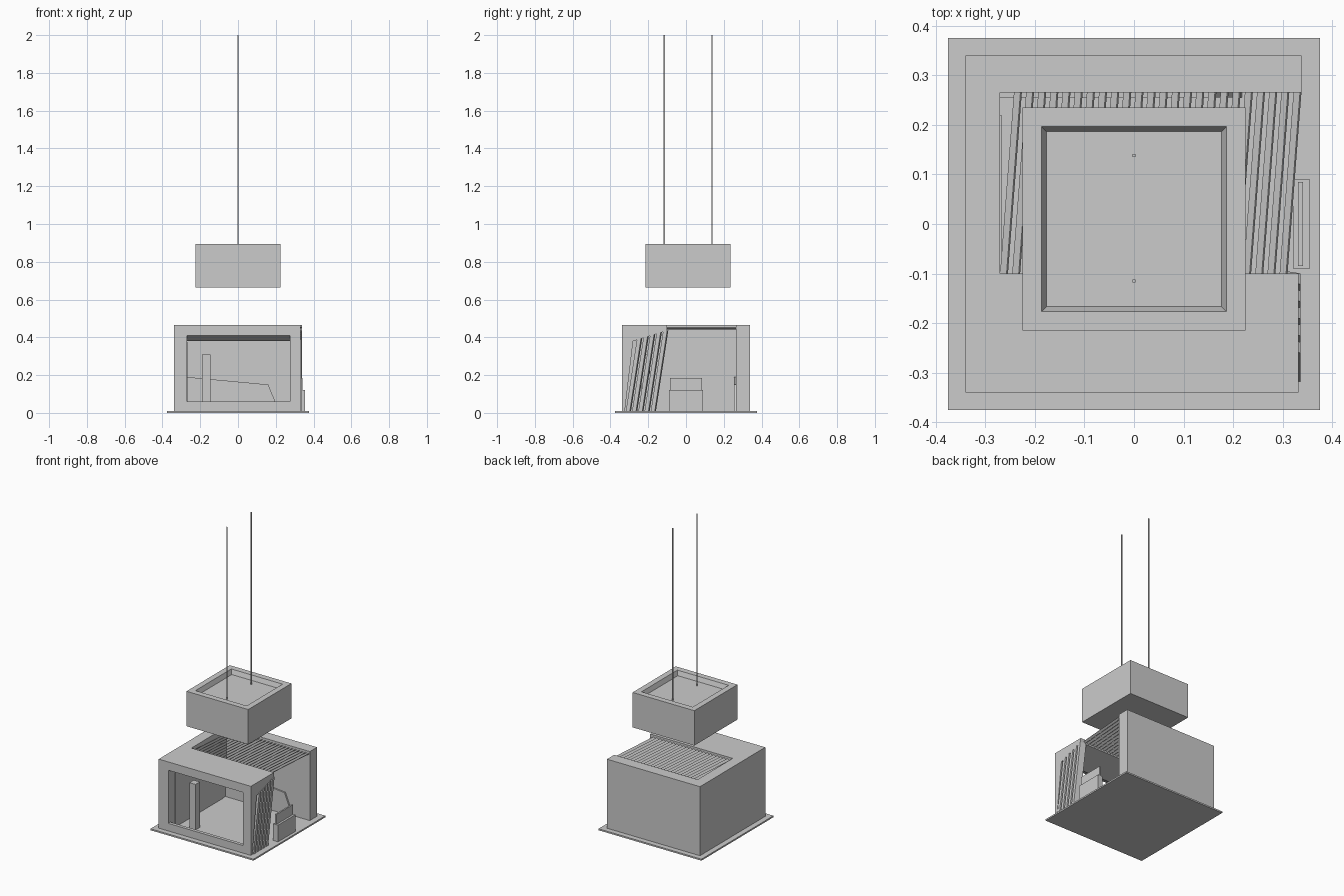
import bpy, bmesh, math
from mathutils import Matrix

if "Cube" in bpy.data.objects:
    bpy.data.objects.remove(bpy.data.objects["Cube"])


def finish(bm, name):
    bmesh.ops.recalc_face_normals(bm, faces=bm.faces)
    me = bpy.data.meshes.new(name)
    bm.to_mesh(me)
    bm.free()
    ob = bpy.data.objects.new(name, me)
    bpy.context.collection.objects.link(ob)
    return ob


def prism(name, pts, a, b, axis='X', shift=0):
    """Extrude a profile (y,z along X / x,z along Y); shift offsets the far end sideways."""
    bm = bmesh.new()
    rings = []
    for d, s in ((a, 0), (b, shift)):
        rings.append([bm.verts.new((d, u + s, v) if axis == 'X' else (u + s, d, v)) for u, v in pts])
    n = len(pts)
    bm.faces.new(rings[0])
    bm.faces.new(rings[1])
    for i in range(n):
        j = (i + 1) % n
        bm.faces.new((rings[0][i], rings[0][j], rings[1][j], rings[1][i]))
    return finish(bm, name)


def box(name, x, y, z):
    return prism(name, [(y[0], z[0]), (y[1], z[0]), (y[1], z[1]), (y[0], z[1])], x[0], x[1])


# Ground slab and thick solid walls
box("base_plate", (-.375, .375), (-.375, .375), (0, .01))
box("back_wall", (-.34, .338), (.265, .34), (0, .465))
box("left_wall", (-.34, -.27), (-.34, .265), (0, .465))

# Front frame: wedge pillars, sill, and sloped roof canopy
pillar = [(-.34, 0), (-.325, 0), (-.28, .38), (-.34, .41)]
prism("front_pillar_right", pillar, .275, .332)
prism("front_sill", [(-.34, 0), (-.325, 0), (-.318, .06), (-.34, .06)], -.27, .275)
prism("roof_canopy", [(-.34, .41), (-.28, .38), (-.1, .435), (-.1, .465), (-.34, .465)], -.27, .332)

# Tilted roof slats, running slightly askew from canopy to back wall
w, h = .016, .009
for i in range(24):
    x = -.27 + i * .0245
    prism("roof_slat", [(x, .443), (x + .003, .441), (x + w, .441 + h), (x + w - .003, .445 + h)],
          -.1, .265, 'Y', .028)

# Leaning side fins beneath the canopy
def fin_top(y0):
    y = y0
    for _ in range(8):
        z = .38 + .306 * (y + .28)
        y = y0 + .15 * z
    return y, z

for i in range(5):
    y0 = -.312 + i * .033
    y1 = y0 + .021
    prism("side_fin", [(y0, .01), (y1, .01), fin_top(y1), fin_top(y0)], .295, .336, shift=-.006)

# Interior: free post, low sloped panel on the back wall, lining of the left wall
box("interior_post", (-.19, -.145), (-.235, -.19), (.01, .31))
prism("back_panel", [(-.27, .01), (.218, .01), (.16, .15), (-.27, .19)], .255, .265, 'Y')
box("wall_lining", (-.27, -.267), (-.27, .22), (.01, .375))

# Bench block on the open side
box("bench_seat", (.32, .355), (-.09, .09), (.01, .12))
box("bench_back", (.331, .341), (-.085, .085), (.12, .185))

# Suspended block with a shallow sloped recess
bm = bmesh.new()
bmesh.ops.create_cube(bm, size=1, matrix=Matrix.Translation((0, .01, .78)) @ Matrix.Diagonal((.45, .45, .23, 1)))
top = max(bm.faces, key=lambda f: f.calc_center_median().z)
bmesh.ops.inset_region(bm, faces=[top], thickness=.054)
bmesh.ops.inset_region(bm, faces=[top], thickness=.015)
for v in top.verts:
    v.co.z -= .03
finish(bm, "hanging_block")

# Suspension rods
for y in (-.115, .138):
    box("suspension_rod", (-.003, .003), (y - .003, y + .003), (.86, 2))
